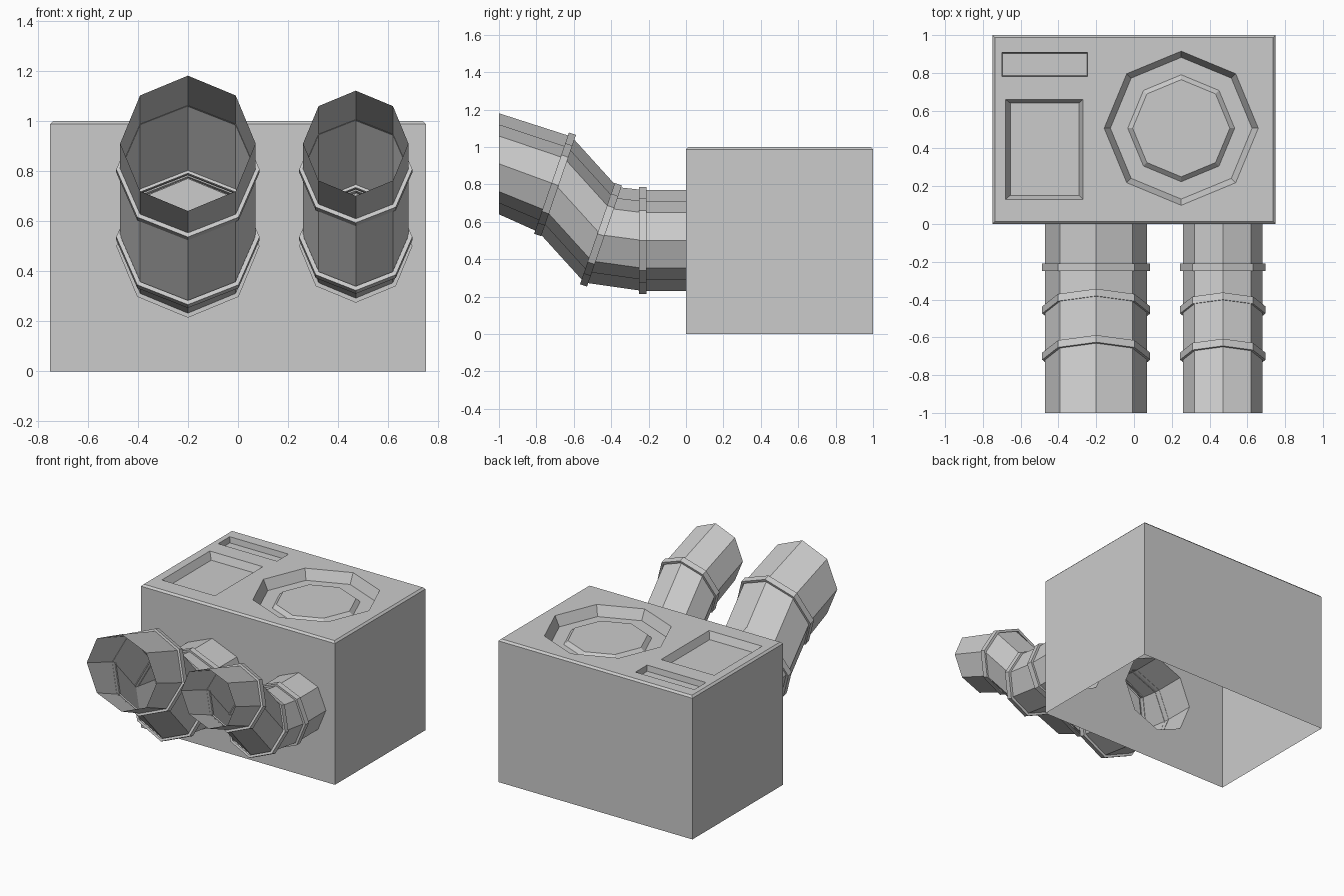
import bpy, bmesh
from math import sin, cos, pi, radians
from mathutils import Vector

if "Cube" in bpy.data.objects:
    bpy.data.objects.remove(bpy.data.objects["Cube"])


def rect(x0, x1, y0, y1, z):
    return [(x0, y0, z), (x1, y0, z), (x1, y1, z), (x0, y1, z)]


def octagon(cx, cy, r, z):
    return [(cx + r * cos(i * pi / 4), cy + r * sin(i * pi / 4), z) for i in range(8)]


def loop(bm, pts):
    return [bm.verts.new(p) for p in pts]


def skin(bm, a, b):
    n = len(a)
    for i in range(n):
        bm.faces.new((a[i], a[(i + 1) % n], b[(i + 1) % n], b[i]))


def fill(bm, loops, normal):
    # flat face bounded by the first loop, with the other loops as holes
    edges = []
    for l in loops:
        for i in range(len(l)):
            pair = (l[i], l[(i + 1) % len(l)])
            edges.append(bm.edges.get(pair) or bm.edges.new(pair))
    bmesh.ops.triangle_fill(bm, edges=edges, use_beauty=True, use_dissolve=False, normal=normal)


def finish(bm, name):
    bmesh.ops.recalc_face_normals(bm, faces=bm.faces[:])
    me = bpy.data.meshes.new(name)
    bm.to_mesh(me)
    bm.free()
    bpy.context.collection.objects.link(bpy.data.objects.new(name, me))


PIPES = [("large", -0.20, 0.27), ("small", 0.47, 0.21)]
TILT = radians(19)
# y, z and backward tilt of each pipe section
PATH = [(0, 0.5, 0), (-0.23, 0.5, 0), (-0.455, 0.53, TILT), (-0.70, 0.80, TILT), (-1, 0.91, 0)]


def section(cx, r, y, z, tilt, shift=0):
    c = Vector((cx, y, z)) + shift * Vector((0, cos(tilt), -sin(tilt)))
    v = Vector((0, sin(tilt), cos(tilt)))
    return [c + Vector((r * cos(i * pi / 4), 0, 0)) + v * r * sin(i * pi / 4) for i in range(8)]


# housing: open-bottomed box with chamfered top edge
bm = bmesh.new()
base = loop(bm, rect(-0.75, 0.75, 0, 1, 0))
shoulder = loop(bm, rect(-0.75, 0.75, 0, 1, 0.987))
rim = loop(bm, rect(-0.737, 0.737, 0.013, 0.987, 1))
for i in (1, 2, 3):
    j = (i + 1) % 4
    bm.faces.new((base[i], base[j], shoulder[j], shoulder[i]))
skin(bm, shoulder, rim)

# front wall with the two pipe openings
holes = [loop(bm, section(x, r, *PATH[0])) for _, x, r in PIPES]
fill(bm, [[base[0], base[1], shoulder[1], shoulder[0]]] + holes, (0, -1, 0))

# recesses in the top: slot, tray and round well
slot = [loop(bm, rect(-0.70, -0.245, 0.78, 0.908, 1)),
        loop(bm, rect(-0.695, -0.25, 0.785, 0.903, 0.96))]
tray = [loop(bm, rect(-0.68, -0.27, 0.13, 0.66, 1)),
        loop(bm, rect(-0.655, -0.29, 0.152, 0.64, 0.95))]
well = [loop(bm, octagon(0.25, 0.507, r, z))
        for r, z in ((0.408, 1), (0.375, 0.93), (0.283, 0.93), (0.257, 0.955))]
for recess in (slot, tray, well):
    for a, b in zip(recess, recess[1:]):
        skin(bm, a, b)
    bm.faces.new(recess[-1])
fill(bm, [rim, slot[0], tray[0], well[0]], (0, 0, 1))
finish(bm, "housing")

for label, x, r in PIPES:
    # bent open pipe
    bm = bmesh.new()
    rings = [loop(bm, section(x, r, *p)) for p in PATH]
    for a, b in zip(rings, rings[1:]):
        skin(bm, a, b)
    finish(bm, label + "_pipe")
    # raised collars at the joints
    bm = bmesh.new()
    for p in PATH[1:4]:
        parts = [loop(bm, section(x, r + dr, *p, shift=s))
                 for dr, s in ((-0.002, -0.02), (0.016, -0.02), (0.016, 0.02), (-0.002, 0.02))]
        for a, b in zip(parts, parts[1:]):
            skin(bm, a, b)
    finish(bm, label + "_pipe_collars")
